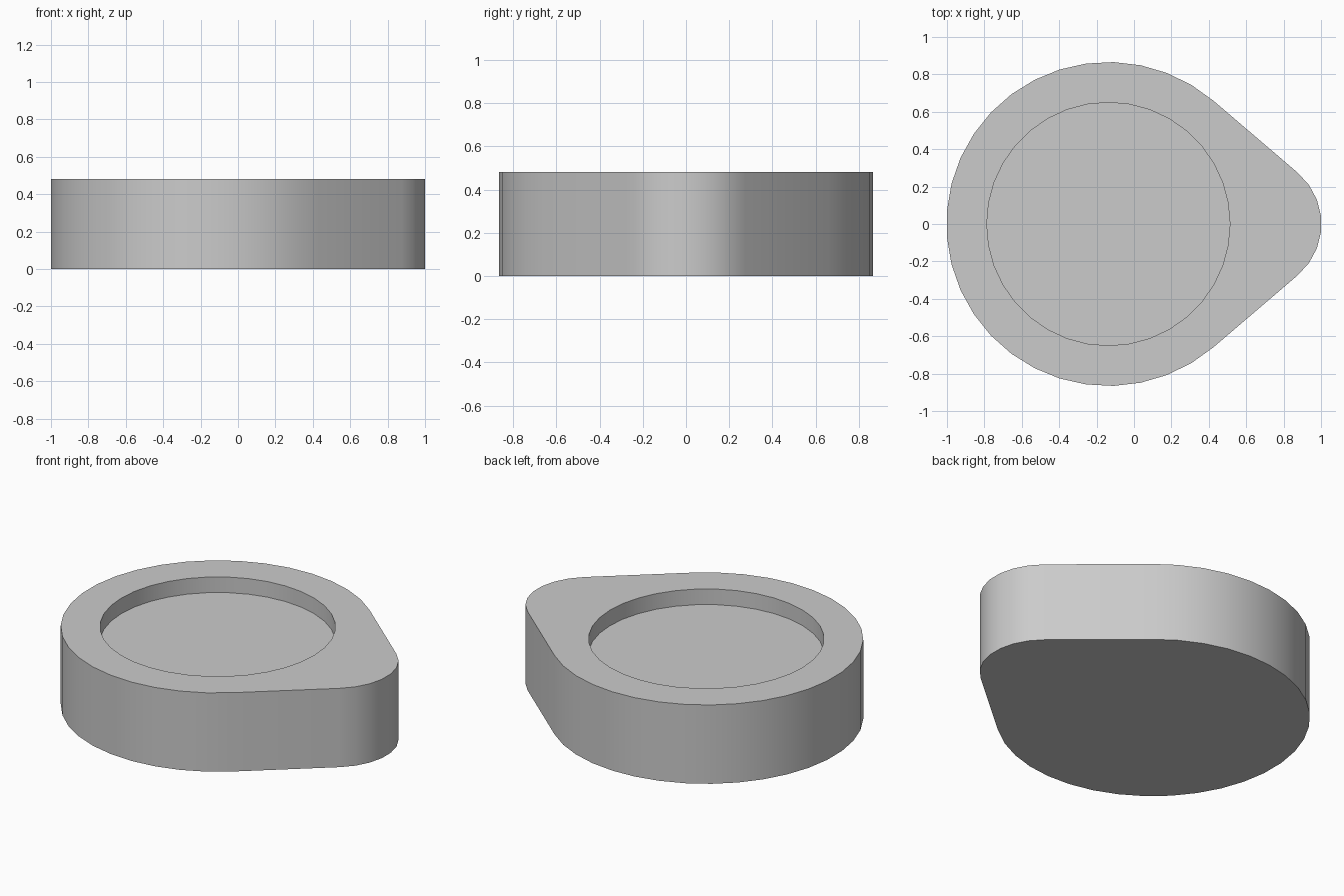
import bpy, bmesh
from math import acos, cos, sin, pi, tau, radians

cube = bpy.data.objects.get("Cube")
if cube:
    bpy.data.objects.remove(cube, do_unlink=True)

HEIGHT, FLOOR = 0.48, 0.385
BODY_X, BODY_R = -0.137, 0.866
TIP_X, TIP_R = 0.642, 0.36
RECESS_R = 0.65


def arc(cx, r, start, end, steps):
    """Points on an arc centred on the x axis, both ends included."""
    angles = [start + (end - start) * i / steps for i in range(steps + 1)]
    return [(cx + r * cos(a), r * sin(a)) for a in angles]


# Teardrop outline: two arcs joined by their common tangents
tangent = acos((BODY_R - TIP_R) / (TIP_X - BODY_X))
outline = arc(BODY_X, BODY_R, tangent, tau - tangent, 27)
outline += arc(TIP_X, TIP_R, -tangent, tangent, 7)
circle = arc(BODY_X, RECESS_R, 0, tau, 36)[:-1]

bm = bmesh.new()


def ring(points, z):
    verts = [bm.verts.new((x, y, z)) for x, y in points]
    edges = [bm.edges.new((a, b)) for a, b in zip(verts, verts[1:] + verts[:1])]
    return verts, edges


def wall(low, high):
    n = len(low)
    for i in range(n):
        j = (i + 1) % n
        bm.faces.new((low[i], low[j], high[j], high[i]))


bottom, _ = ring(outline, 0)
top, top_edges = ring(outline, HEIGHT)
floor, _ = ring(circle, FLOOR)
rim, rim_edges = ring(circle, HEIGHT)

# Outer wall, base, recess wall and recess floor
wall(bottom, top)
wall(floor, rim)
bm.faces.new(bottom)
bm.faces.new(floor)

# Flat top surface around the recess
bmesh.ops.triangle_fill(bm, edges=top_edges + rim_edges, use_beauty=True)
bmesh.ops.recalc_face_normals(bm, faces=bm.faces)

mesh = bpy.data.meshes.new("teardrop_body")
bm.to_mesh(mesh)
bm.free()
body = bpy.data.objects.new("teardrop_body", mesh)
bpy.context.collection.objects.link(body)

# Plain grey material
grey = bpy.data.materials.new("light_grey")
grey.use_nodes = True
colour = (0.6, 0.6, 0.6, 1)
grey.diffuse_color = colour
for node in grey.node_tree.nodes:
    if node.type == "BSDF_PRINCIPLED":
        node.inputs["Base Color"].default_value = colour
mesh.materials.append(grey)

# Smooth walls with crisp rims
bpy.ops.object.select_all(action="DESELECT")
body.select_set(True)
bpy.context.view_layer.objects.active = body
bpy.ops.object.shade_smooth_by_angle(angle=radians(30))
